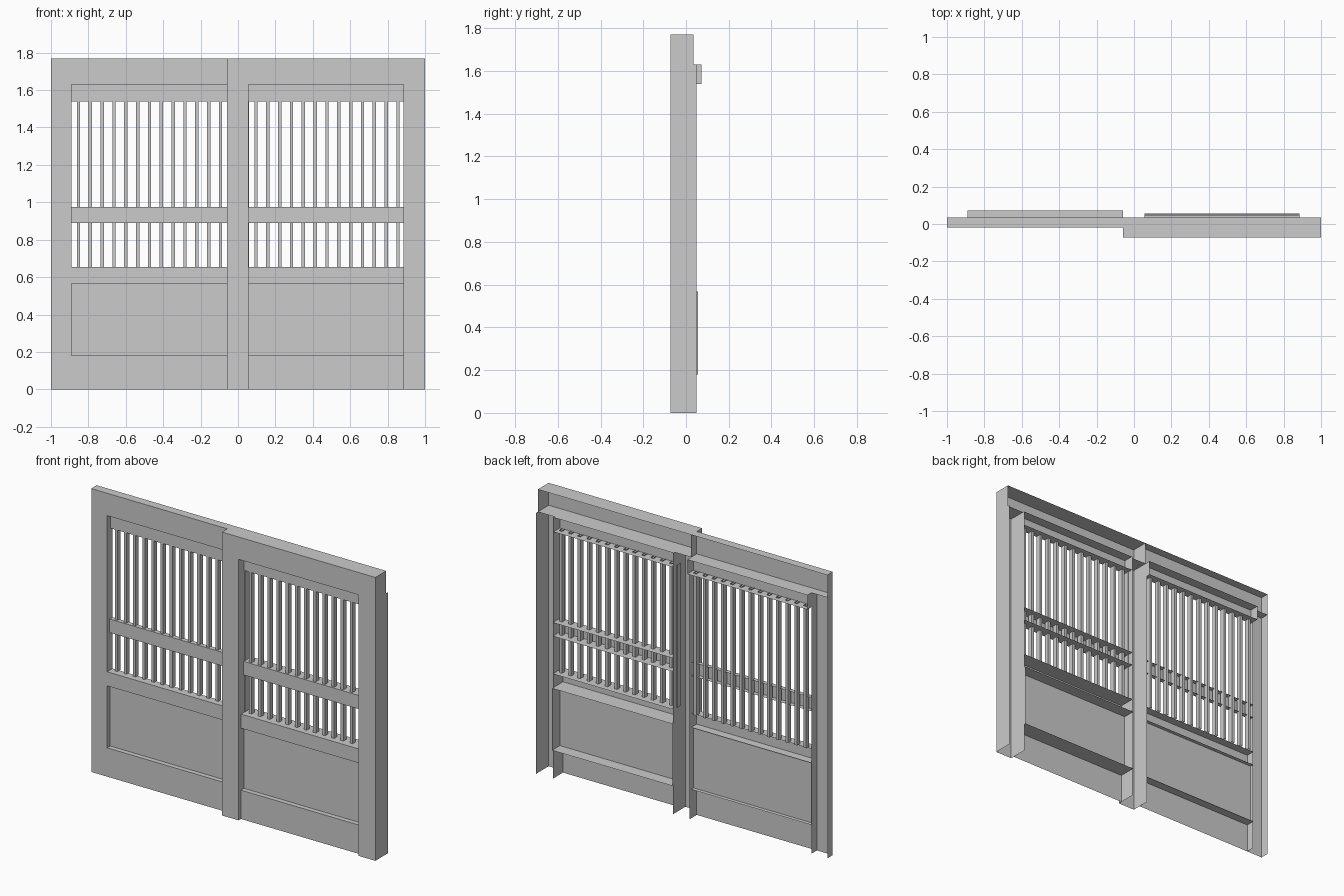
import bpy, bmesh

if "Cube" in bpy.data.objects:
    bpy.data.objects.remove(bpy.data.objects["Cube"])

H, TOP = 1.77, 1.63       # overall height, underside of the head beams


def shell(name, x, y, z, omit=""):
    """Box over the given ranges; omit lists open sides: L R F K(back) B T."""
    bm = bmesh.new()
    v = [bm.verts.new((a, b, c)) for a in x for b in y for c in z]
    sides = {"L": (0, 1, 3, 2), "R": (4, 6, 7, 5), "F": (0, 4, 5, 1),
             "K": (2, 3, 7, 6), "B": (0, 2, 6, 4), "T": (1, 5, 7, 3)}
    for key, ids in sides.items():
        if key not in omit:
            bm.faces.new([v[i] for i in ids])
    mesh = bpy.data.meshes.new(name)
    bm.to_mesh(mesh)
    bm.free()
    ob = bpy.data.objects.new(name, mesh)
    bpy.context.collection.objects.link(ob)
    return ob


def infill(side, x, rail_y, back, top_rail, slat_x, panel_back):
    """Rails, panel and slats filling one door opening."""
    # solid-looking lower rails, open at the back
    shell(side + "_bottom_rail", x, (rail_y, back), (0, 0.18), "KBLR")
    shell(side + "_lower_rail", x, (rail_y, back), (0.567, 0.655), "KLR")
    # recessed panel
    shell(side + "_panel", x, (rail_y + 0.03, panel_back), (0.18, 0.567), "K")
    # middle and top rails, set back from the frame
    shell(side + "_middle_rail", x, (rail_y + 0.025, back), (0.89, 0.975), "KLR")
    shell(side + "_top_rail", x, top_rail, (1.54, TOP), "K")
    # vertical slats
    for i, cx in enumerate(slat_x):
        shell(f"{side}_slat_{i + 1}", (cx - 0.009, cx + 0.009),
              (rail_y + 0.035, rail_y + 0.065), (0.655, 1.545), "BT")


# rear (left) door frame
shell("left_head_beam", (-1, -0.06), (-0.02, 0.034), (TOP, H), "KR")
shell("left_outer_stile", (-1, -0.89), (-0.02, 0.034), (0, TOP), "KBT")
infill("left", (-0.89, -0.06), -0.02, 0.034, (0.012, 0.073),
       [-0.853 + 0.0633 * i for i in range(13)], 0.034)

# forward (right) door frame
shell("right_head_beam", (-0.06, 1), (-0.073, 0.034), (TOP, H), "K")
shell("centre_stile", (-0.06, 0.055), (-0.073, 0.05), (0, TOP), "KBT")
shell("right_outer_stile", (0.885, 1), (-0.073, 0.05), (0, TOP), "KBT")
infill("right", (0.055, 0.885), -0.05, 0.05, (-0.018, 0.045),
       [0.096 + 0.0633 * i for i in range(13)], 0.057)

# thin edge slat set into the centre stile
shell("edge_slat", (0.048, 0.058), (-0.015, 0.015), (0.655, 1.545), "BT")
